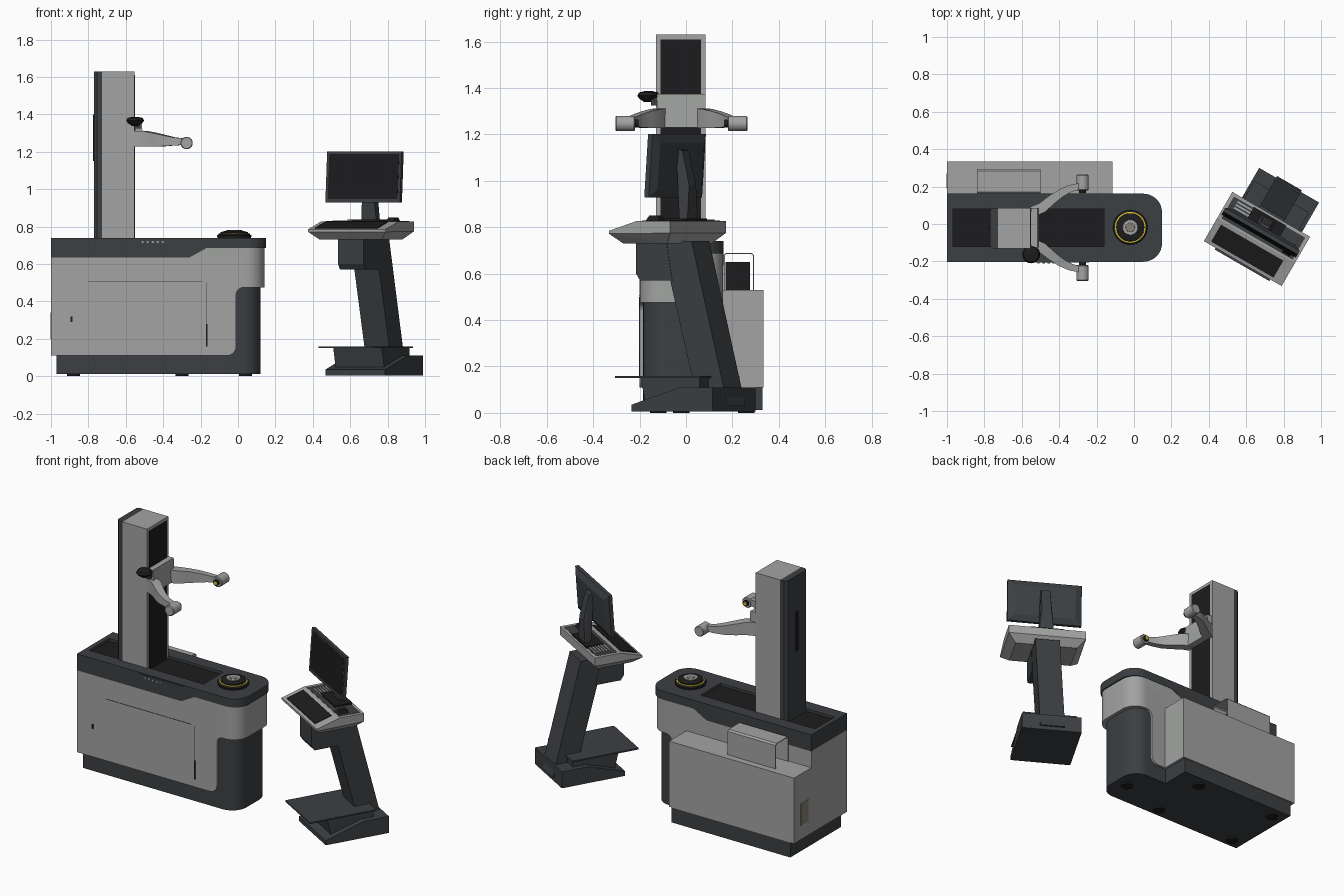
import bpy, bmesh
from math import sin, cos, pi, radians
from mathutils import Matrix, Vector

if "Cube" in bpy.data.objects:
    bpy.data.objects.remove(bpy.data.objects["Cube"])


def material(name, r, g, b):
    m = bpy.data.materials.new(name)
    m.diffuse_color = (r, g, b, 1)
    m.use_nodes = True
    m.node_tree.nodes["Principled BSDF"].inputs["Base Color"].default_value = m.diffuse_color
    return m


LIGHT = material("light_grey", .36, .37, .36)
DARK = material("charcoal", .045, .05, .055)
BLACK = material("black", .012, .012, .013)
YELLOW = material("yellow", .65, .5, .03)
BROWN = material("brown_panel", .25, .22, .19)
WORLD = Matrix.Identity(4)
# the workstation stands beside the machine, turned 30 degrees
STAND = Matrix.Translation((.6575, -.08, 0)) @ Matrix.Rotation(radians(-30), 4, 'Z')


def finish(name, bm, mat, frame=WORLD, smooth=False):
    bmesh.ops.recalc_face_normals(bm, faces=bm.faces)
    bm.transform(frame)
    me = bpy.data.meshes.new(name)
    bm.to_mesh(me)
    bm.free()
    me.materials.append(mat)
    ob = bpy.data.objects.new(name, me)
    bpy.context.collection.objects.link(ob)
    if smooth:
        bpy.ops.object.select_all(action='DESELECT')
        bpy.context.view_layer.objects.active = ob
        ob.select_set(True)
        bpy.ops.object.shade_smooth_by_angle(angle=radians(35))
    return ob


def prism(name, pts, axis, a, b, mat, frame=WORLD, smooth=False):
    """Extrude a 2D outline along an axis from a to b."""
    place = {'x': lambda p, t: (t, p[0], p[1]),
             'y': lambda p, t: (p[0], t, p[1]),
             'z': lambda p, t: (p[0], p[1], t)}[axis]
    bm = bmesh.new()
    lo = [bm.verts.new(place(p, a)) for p in pts]
    hi = [bm.verts.new(place(p, b)) for p in pts]
    bm.faces.new(lo)
    bm.faces.new(hi)
    for i in range(len(pts)):
        j = (i + 1) % len(pts)
        bm.faces.new((lo[i], lo[j], hi[j], hi[i]))
    return finish(name, bm, mat, frame, smooth)


def box(name, x0, x1, y0, y1, z0, z1, mat, frame=WORLD):
    return prism(name, [(x0, y0), (x1, y0), (x1, y1), (x0, y1)], 'z', z0, z1, mat, frame)


def hull(name, pts, mat, frame=WORLD):
    bm = bmesh.new()
    for p in pts:
        bm.verts.new(p)
    bmesh.ops.convex_hull(bm, input=bm.verts)
    bmesh.ops.dissolve_limit(bm, angle_limit=.01, verts=bm.verts, edges=bm.edges)
    return finish(name, bm, mat, frame)


def lathe(name, prof, centre, mat, axis='Z', n=32):
    """Revolve (radius, height) points about an axis through centre."""
    bm = bmesh.new()
    rings = [[bm.verts.new((r * cos(2 * pi * i / n), r * sin(2 * pi * i / n), h))
              for i in range(n)] for r, h in prof]
    for a, b in zip(rings, rings[1:]):
        for i in range(n):
            j = (i + 1) % n
            bm.faces.new((a[i], a[j], b[j], b[i]))
    bm.faces.new(rings[0])
    bm.faces.new(rings[-1])
    rot = Matrix.Rotation(radians(-90), 4, 'X') if axis == 'Y' else WORLD
    return finish(name, bm, mat, Matrix.Translation(centre) @ rot, True)


def arc(cx, cy, r, a0, a1, n=8):
    return [(cx + r * cos(radians(a0 + (a1 - a0) * i / n)),
             cy + r * sin(radians(a0 + (a1 - a0) * i / n))) for i in range(n + 1)]


def rounded_end(x0, x1, y0, y1, r):
    return ([(x0, y0)] + arc(x1 - r, y0 + r, r, -90, 0)
            + arc(x1 - r, y1 - r, r, 0, 90) + [(x0, y1)])


# --- cabinet ---
prism("dark_end_column", rounded_end(-.3, .12, -.185, .145, .1), 'z', .012, .48, DARK, smooth=True)
prism("plinth", rounded_end(-.97, .12, -.185, .145, .1), 'z', .012, .11, DARK, smooth=True)
box("rear_plinth", -.97, -.13, .14, .33, .012, .11, DARK)
panel = ([(-1, .11)] + arc(-.06, .16, .05, -90, 0, 6) + arc(.03, .435, .04, 180, 90, 6)
         + [(.03, .635), (-1, .635)])
prism("lower_body_shell", panel, 'y', -.2, .16, LIGHT, smooth=True)
prism("upper_body_wrap", rounded_end(-.3, .142, -.2, .16, .1), 'z', .475, .688, LIGHT, smooth=True)
box("rear_housing", -1, -.115, .155, .335, .11, .53, LIGHT)
box("side_access_panel", -1.002, -.99, .19, .27, .2, .34, BROWN)
for i, (x, y) in enumerate([(-.88, -.12), (-.3, -.12), (.04, -.02), (-.88, .26), (-.3, .26)]):
    lathe(f"foot_{i}", [(.035, 0), (.035, .014)], (x, y, 0), BLACK, n=16)

# seams, lock and handle on the front
box("door_seam_top", -.8, -.19, -.2015, -.19, .503, .506, DARK)
box("door_seam_side", -.168, -.165, -.2015, -.19, .28, .5, DARK)
box("door_handle", -.17, -.162, -.203, -.19, .16, .28, BLACK)
box("door_lock", -.895, -.885, -.203, -.19, .29, .32, BLACK)

# worktop with a long pocket
top = prism("worktop", rounded_end(-1, .15, -.202, .162, .1), 'z', .686, .74, DARK, smooth=True)
cutter = box("pocket_cutter", -.97, -.16, -.12, .08, .722, .8, DARK)
cutter.hide_render = True
cutter.hide_viewport = True
cut = top.modifiers.new("pocket", 'BOOLEAN')
cut.object = cutter
cut.solver = 'EXACT'
box("pocket_floor", -.969, -.161, -.119, .079, .72, .7235, BLACK)
prism("worktop_apron", [(-1, .635), (-.26, .635), (-.16, .69), (-1, .69)], 'y', -.202, .162, DARK)
prism("control_strip", [(-.55, .715), (-.52, .703), (-.28, .703), (-.24, .735), (-.55, .735)],
      'y', -.207, -.19, DARK)
for i in range(5):
    lathe(f"control_button_{i}", [(.006, 0), (.006, .005)], (-.51 + .027 * i, -.211, .718), LIGHT, 'Y', 12)

# cable cover and socket behind the cabinet
prism("rear_cover", [(.162, .53), (.162, .68), (.172, .69), (.283, .69), (.293, .68), (.293, .53),
                     (.288, .53), (.288, .678), (.28, .685), (.175, .685), (.167, .678), (.167, .53)],
      'x', -.84, -.5, LIGHT)
box("rear_socket", -.7, -.58, .17, .275, .53, .65, BLACK)

# --- spindle ---
C = (-.02, -.018, .74)
lathe("spindle_flange", [(.09, 0), (.092, .012), (.082, .02)], C, BLACK)
lathe("spindle_ring", [(.083, .018), (.083, .022), (.074, .024)], C, YELLOW)
lathe("spindle_cap", [(.076, .02), (.074, .03), (.045, .038)], C, BLACK)
lathe("spindle_collar", [(.042, .036), (.04, .041), (.028, .041)], C, LIGHT)
lathe("spindle_bore", [(.026, .038), (.024, .043)], C, BROWN)

# --- tower ---
box("tower", -.727, -.553, -.13, .085, .722, 1.63, LIGHT)
prism("tower_back", [(-.727, -.13), (-.727, .085), (-.755, .085), (-.77, .07), (-.77, -.115), (-.755, -.13)],
      'z', .722, 1.63, DARK)
box("tower_slide_cover", -.56, -.55, -.11, .065, .722, 1.61, BLACK)
box("tower_vent", -.775, -.765, -.03, -.01, 1.15, 1.4, BLACK)

# --- carriage and twin arms, mirrored about y = -0.02 ---
hull("carriage", [(x, y, z) for x, z in ((-.552, 1.23), (-.552, 1.375), (-.507, 1.23), (-.515, 1.375))
                  for y in (-.125, .085)], LIGHT)
# x, offset, half thickness, bottom, top
ARM = [(-.545, .085, .028, 1.228, 1.312), (-.49, .108, .028, 1.228, 1.31), (-.44, .15, .025, 1.228, 1.3),
       (-.39, .186, .022, 1.23, 1.288), (-.34, .21, .019, 1.234, 1.277), (-.28, .225, .016, 1.237, 1.27)]
for side, s in (("front", -1), ("rear", 1)):
    bm = bmesh.new()
    rings = []
    for i, (x, d, t, z0, z1) in enumerate(ARM):
        a, b = ARM[max(i - 1, 0)], ARM[min(i + 1, len(ARM) - 1)]
        tan = Vector((b[0] - a[0], b[1] - a[1])).normalized()
        nx, ny = -tan.y * t, tan.x * t
        rings.append([bm.verts.new((x + k * nx, -.02 + s * (d + k * ny), z))
                      for k, z in ((1, z0), (1, z1), (-1, z1), (-1, z0))])
    for a, b in zip(rings, rings[1:]):
        for i in range(4):
            j = (i + 1) % 4
            bm.faces.new((a[i], a[j], b[j], b[i]))
    bm.faces.new(rings[0])
    bm.faces.new(rings[-1])
    finish(f"{side}_arm", bm, LIGHT, smooth=True)
    lathe(f"{side}_arm_barrel", [(.029, -.042), (.033, -.038), (.033, .038), (.029, .042)],
          (-.275, -.02 + s * .242, 1.247), LIGHT, 'Y', 24)
    lathe(f"{side}_arm_lens", [(.018, -.01), (.018, .01)], (-.275, -.02 + s * .195, 1.247), BLACK, 'Y', 16)
    lathe(f"{side}_arm_lens_ring", [(.012, -.011), (.012, .011)], (-.275, -.02 + s * .194, 1.247), YELLOW, 'Y', 12)

# adjusting knob at the front of the carriage
lathe("knob", [(.018, -.018), (.04, -.002), (.048, .01), (.04, .024), (.015, .03)], (-.55, -.162, 1.357), BLACK, n=20).scale = (1, 1, 1)
box("knob_bracket", -.555, -.52, -.15, -.12, 1.325, 1.36, DARK)

# --- workstation: foot ---
prism("stand_base", [(-.07, .005), (.335, .005), (.335, .11), (.17, .11), (-.07, .035)], 'x', -.18, .19, DARK, STAND)
hull("stand_step", [(x, y, z) for x in (-.145, .155) for y, z in
                    ((-.045, .152), (.25, .152), (.25, .09), (-.02, .045))], DARK, STAND)
box("foot_plate", -.168, .17, -.162, .262, .151, .16, DARK, STAND)
# leaning column
prism("stand_column", [(.20, .03), (.345, .03), (.165, .74), (.015, .74)], 'x', -.075, .078, DARK, STAND)
hull("under_desk_box", [(x, y, z) for x in (-.078, .08) for y, z in
                        ((-.11, .60), (-.09, .57), (.07, .57), (.04, .74), (-.11, .74))], DARK, STAND)

# desk with tapered underside
hull("desk", [(s * x, y, z) for s in (-1, 1) for x, y, z in
              ((.24, -.152, .785), (.24, -.152, .772), (.24, -.01, .828), (.24, .152, .828), (.24, .152, .775),
               (.19, -.11, .73), (.19, .11, .73))], LIGHT, STAND)
z_at = lambda y: .785 + (y + .152) * .303
prism("keyboard", [(y, z_at(y) + h) for y, h in ((-.135, -.003), (-.135, .005), (-.03, .005), (-.03, -.003))],
      'x', -.205, .18, BLACK, STAND)
box("desk_inlay", -.22, .22, .0, .135, .826, .8295, DARK, STAND)
for i in range(6):
    box(f"desk_rib_{i}", -.19, -.07, .025 + i * .018, .035 + i * .018, .828, .834, LIGHT, STAND)
hull("hand_control", [(x, y, z) for x, y, z in
     [(a, b, .826) for a in (.15, .2) for b in (.005, .075)] + [(a, b, .85) for a in (.158, .192) for b in (.02, .065)]],
     BLACK, STAND)

# monitor on its tilted neck
TILT = STAND @ Matrix.Translation((0, .045, 1.065)) @ Matrix.Rotation(radians(-4), 4, 'X')
hull("monitor_body", [(s * x, y, t * z) for s in (-1, 1) for t in (-1, 1) for x, y, z in
                      ((.23, -.018, .137), (.23, .004, .137), (.19, .022, .1))], DARK, TILT)
box("monitor_screen", -.215, .215, -.0195, -.01, -.118, .122, BLACK, TILT)
hull("monitor_neck", [(s * x, y, z) for s in (-1, 1) for x, y, z in
                      ((.045, .085, .83), (.045, .125, .83), (.03, .1, .98), (.03, .125, .98),
                       (.028, .06, 1.14), (.028, .09, 1.13))], DARK, STAND)
box("monitor_foot", -.1, .1, .03, .14, .828, .838, BLACK, STAND)
